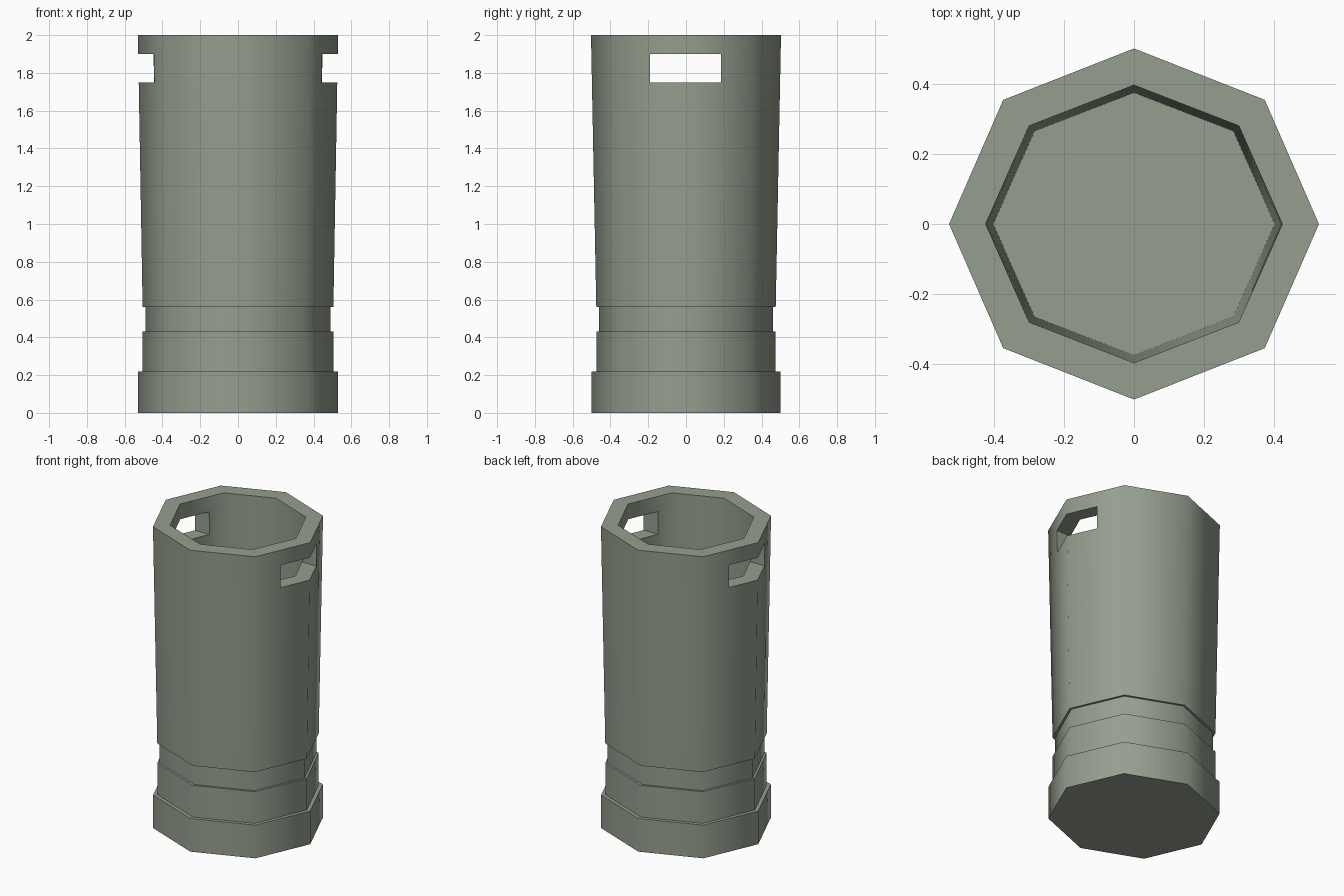
import bpy, bmesh, math

if "Cube" in bpy.data.objects:
    bpy.data.objects.remove(bpy.data.objects["Cube"])

SIDES = 8
# (x radius, y radius, z): outer steps from the base up, over the rim, down the bore
PROFILE = [
    (0.53, 0.50, 0.00), (0.53, 0.50, 0.22),      # base band
    (0.505, 0.475, 0.22), (0.505, 0.475, 0.43),  # lower band
    (0.49, 0.46, 0.43), (0.49, 0.46, 0.56),      # groove
    (0.505, 0.475, 0.56), (0.53, 0.503, 2.00),   # flared body
    (0.425, 0.398, 2.00), (0.403, 0.376, 0.56),  # rim and inner wall
]

body_colour = bpy.data.materials.new("grey_green")
body_colour.diffuse_color = (0.30, 0.345, 0.275, 1)
body_colour.use_nodes = True
body_colour.node_tree.nodes["Principled BSDF"].inputs["Base Color"].default_value = body_colour.diffuse_color

# Octagonal hollow body, lofted through the profile rings
bm = bmesh.new()
rings = []
for rx, ry, z in PROFILE:
    rings.append([bm.verts.new((rx * math.cos(a), ry * math.sin(a), z))
                  for a in (math.tau * i / SIDES for i in range(SIDES))])
for low, high in zip(rings, rings[1:]):
    for i in range(SIDES):
        j = (i + 1) % SIDES
        bm.faces.new((low[i], low[j], high[j], high[i]))
bm.faces.new(rings[0][::-1])   # underside
bm.faces.new(rings[-1])        # inner floor
bmesh.ops.recalc_face_normals(bm, faces=bm.faces)
mesh = bpy.data.meshes.new("body")
bm.to_mesh(mesh)
bm.free()
mesh.materials.append(body_colour)
body = bpy.data.objects.new("body", mesh)
bpy.context.collection.objects.link(body)

# Box cutter for the two opposite slots under the rim
bpy.ops.mesh.primitive_cube_add(size=1, location=(0, -0.002, 1.825))
cutter = bpy.context.object
cutter.name = "slot_cutter"
cutter.scale = (1.6, 0.375, 0.15)
cutter.hide_render = True
cutter.data.materials.append(body_colour)

cut = body.modifiers.new("slots", 'BOOLEAN')
cut.operation = 'DIFFERENCE'
cut.solver = 'EXACT'
cut.object = cutter

bpy.ops.object.select_all(action='DESELECT')
body.select_set(True)
bpy.context.view_layer.objects.active = body
bpy.ops.object.modifier_apply(modifier="slots")
bpy.data.objects.remove(cutter)

# Round shading around the sides, sharp steps and rims
bpy.ops.object.shade_smooth_by_angle(angle=math.radians(52))
